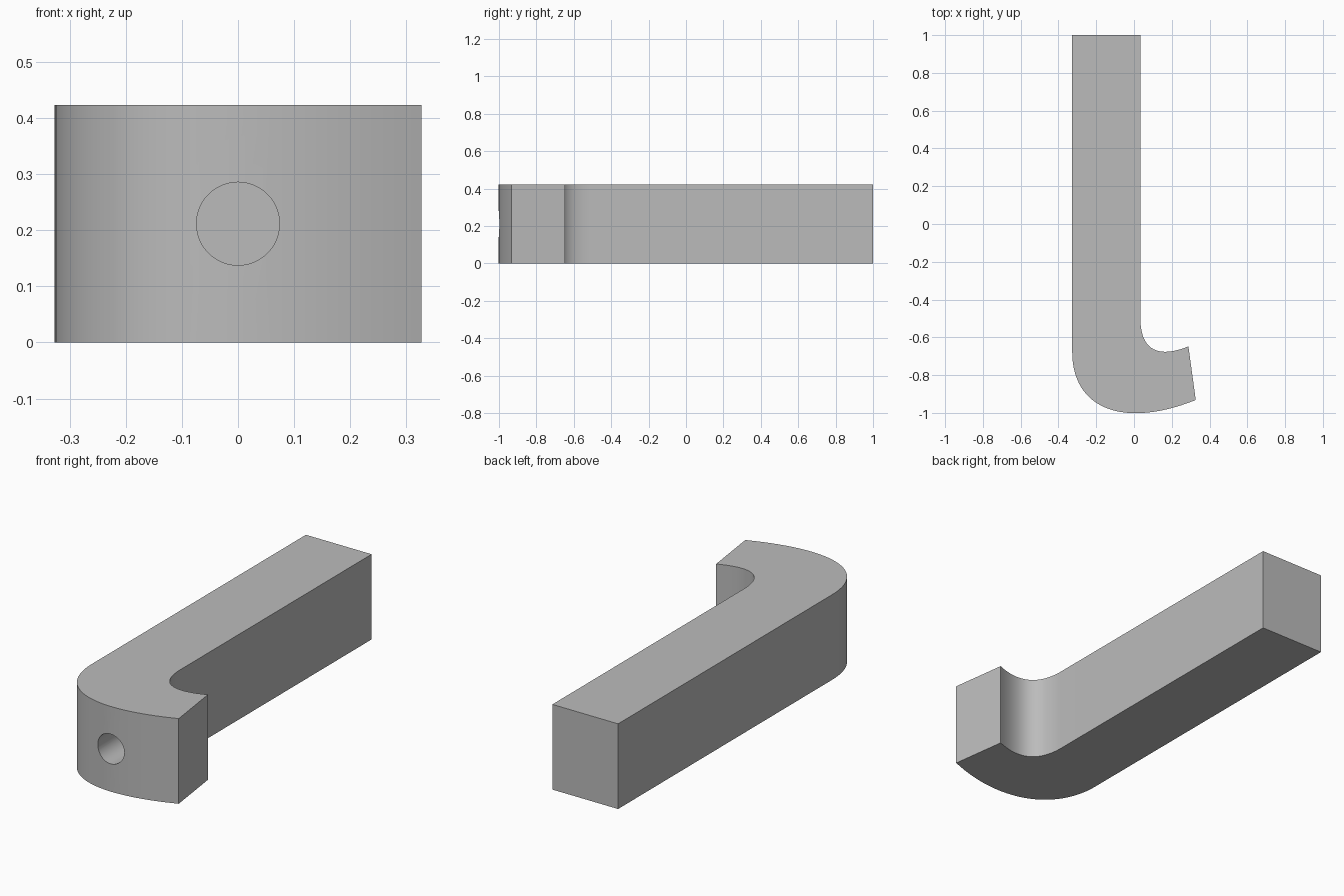
import bpy, bmesh, math
from mathutils import Vector, Matrix
from mathutils.geometry import interpolate_bezier

cube = bpy.data.objects.get("Cube")
if cube:
    bpy.data.objects.remove(cube, do_unlink=True)

HEIGHT = 0.423
HOLE_RADIUS = 0.074
HOLE_END = -0.75

grey = bpy.data.materials.new("plain grey")
grey.use_nodes = True
colour = (0.5, 0.5, 0.5, 1)
grey.diffuse_color = colour
grey.node_tree.nodes["Principled BSDF"].inputs["Base Color"].default_value = colour


def make_object(name, bm):
    bmesh.ops.recalc_face_normals(bm, faces=bm.faces)
    mesh = bpy.data.meshes.new(name)
    bm.to_mesh(mesh)
    bm.free()
    mesh.materials.append(grey)
    obj = bpy.data.objects.new(name, mesh)
    bpy.context.collection.objects.link(obj)
    return obj


def bend(*points):
    return interpolate_bezier(*[Vector((x, y, 0)) for x, y in points], 32)


# Hook outline: straight shank, outer bend, tip, inner bend
outer = bend((-0.327, -0.68), (-0.327, -0.96), (-0.08, -1.093), (0.327, -0.932))
inner = bend((0.288, -0.648), (0.11, -0.72), (0.034, -0.65), (0.034, -0.5))
outline = [Vector((-0.327, 1, 0))] + outer + inner + [Vector((0.034, 1, 0))]

bm = bmesh.new()
base = bm.faces.new([bm.verts.new(p) for p in outline])
top = bmesh.ops.extrude_face_region(bm, geom=[base])["geom"]
bmesh.ops.translate(bm, vec=(0, 0, HEIGHT),
                    verts=[v for v in top if isinstance(v, bmesh.types.BMVert)])
hook = make_object("hook_body", bm)

# Blind round hole in the front of the bend
bm = bmesh.new()
start = -1.1
place = Matrix.Translation((0, (start + HOLE_END) / 2, HEIGHT / 2)) @ Matrix.Rotation(math.pi / 2, 4, "X")
bmesh.ops.create_cone(bm, cap_ends=True, segments=48, radius1=HOLE_RADIUS,
                      radius2=HOLE_RADIUS, depth=HOLE_END - start, matrix=place)
cutter = make_object("hole_cutter", bm)
cutter.hide_render = True

cut = hook.modifiers.new("front hole", "BOOLEAN")
cut.operation = "DIFFERENCE"
cut.solver = "EXACT"
cut.object = cutter

# Apply the cut, then drop the cutter and smooth the bends
bpy.ops.object.select_all(action="DESELECT")
hook.select_set(True)
bpy.context.view_layer.objects.active = hook
bpy.ops.object.modifier_apply(modifier=cut.name)
bpy.data.objects.remove(cutter, do_unlink=True)
bpy.ops.object.shade_smooth_by_angle(angle=math.radians(30))
